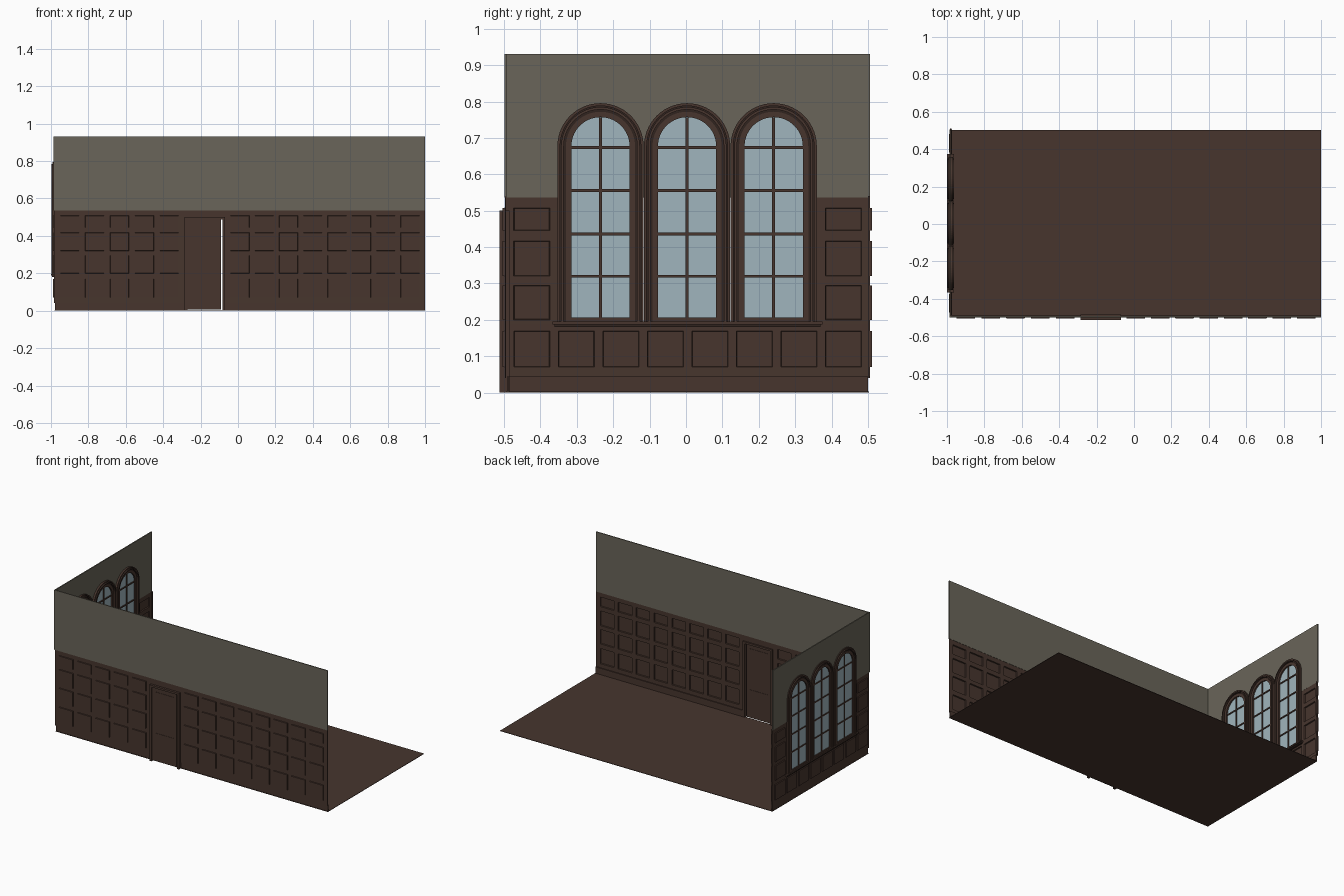
import bpy
import bmesh
from math import cos, sin, pi

cube = bpy.data.objects.get("Cube")
if cube:
    bpy.data.objects.remove(cube)


def material(name, rgb):
    m = bpy.data.materials.new(name)
    m.use_nodes = True
    m.diffuse_color = (*rgb, 1)
    m.node_tree.nodes["Principled BSDF"].inputs["Base Color"].default_value = (*rgb, 1)
    return m


wood = material("brown wood", (0.063, 0.036, 0.027))
dark_wood = material("dark wood", (0.03, 0.017, 0.013))
plaster = material("olive plaster", (0.142, 0.13, 0.1))
glass = material("pale blue glass", (0.35, 0.46, 0.51))


def finish(name, bm, mat):
    bmesh.ops.recalc_face_normals(bm, faces=bm.faces)
    mesh = bpy.data.meshes.new(name)
    bm.to_mesh(mesh)
    bm.free()
    mesh.materials.append(mat)
    ob = bpy.data.objects.new(name, mesh)
    bpy.context.collection.objects.link(ob)
    return ob


def box(name, x, y, z, mat=wood):
    bm = bmesh.new()
    bmesh.ops.create_cube(bm, size=1)
    for v in bm.verts:
        for i, (a, b) in enumerate((x, y, z)):
            v.co[i] = (a + b) / 2 + v.co[i] * (b - a)
    return finish(name, bm, mat)


def prism(name, outline, x0, x1, mat):
    """Extrude a (y, z) outline along x."""
    bm = bmesh.new()
    face = bm.faces.new([bm.verts.new((x0, y, z)) for y, z in outline])
    ext = bmesh.ops.extrude_face_region(bm, geom=[face])["geom"]
    moved = [v for v in ext if isinstance(v, bmesh.types.BMVert)]
    bmesh.ops.translate(bm, verts=moved, vec=(x1 - x0, 0, 0))
    return finish(name, bm, mat)


def on_front(u, v):
    return (u, -0.496, v)


def on_left(u, v):
    return (-0.982, u, v)


ROWS = [(0.07, 0.17), (0.2, 0.295), (0.32, 0.417), (0.445, 0.508)]
OUT = 0.007


def panelling(name, place, u0, u1, count, rows, v0, v1):
    """Thin sheet with a grid of panels pushed towards the outside."""
    w = 0.1
    gap = (u1 - u0 - count * w) / (count + 1)
    us = [u0]
    for i in range(count):
        start = u0 + gap + i * (w + gap)
        us += [start, start + w]
    us.append(u1)
    vs = [v0] + [z for row in rows for z in row] + [v1]
    bm = bmesh.new()
    grid = [[bm.verts.new(place(u, v)) for v in vs] for u in us]
    panels = []
    for i in range(len(us) - 1):
        for j in range(len(vs) - 1):
            f = bm.faces.new((grid[i][j], grid[i + 1][j], grid[i + 1][j + 1], grid[i][j + 1]))
            if i % 2 and j % 2:
                panels.append(f)
    bmesh.ops.recalc_face_normals(bm, faces=bm.faces)
    bmesh.ops.inset_individual(bm, faces=panels, thickness=0.002)
    shift = (0, -OUT, 0) if place is on_front else (-OUT, 0, 0)
    bmesh.ops.translate(bm, verts=list({v for f in panels for v in f.verts}), vec=shift)
    ob = finish(name, bm, wood)
    mod = ob.modifiers.new("thickness", "SOLIDIFY")
    mod.thickness = 0.003
    mod.offset = 0


# Floor
box("floor", (-0.98, 1), (-0.495, 0.503), (0, 0.003))

# Wood panelling on both walls
D0, D1 = -0.285, -0.07
panelling("front_panelling_left", on_front, -0.982, D0, 5, ROWS, 0.04, 0.54)
panelling("front_panelling_right", on_front, D1, 1, 8, ROWS, 0.04, 0.54)
box("panel_above_door", (D0, D1), (-0.498, -0.494), (0.49, 0.54))
panelling("window_wall_low_panelling", on_left, -0.496, 0.505, 8, ROWS[:1], 0.04, 0.19)
panelling("window_wall_side_panelling", on_left, -0.496, -0.352, 1, ROWS[1:], 0.19, 0.54)
panelling("window_wall_side_panelling", on_left, 0.36, 0.505, 1, ROWS[1:], 0.19, 0.54)

# Finished end of the window wall
box("end_stile", (-0.985, -0.974), (0.5, 0.506), (0.045, 0.54))
for low, high in ROWS:
    box("end_panel", (-0.984, -0.975), (0.503, 0.511), (low, high))

# Baseboards
box("baseboard_front_left", (-0.975, D0), (-0.492, -0.486), (0, 0.045))
box("baseboard_front_right", (D1, 1), (-0.492, -0.486), (0, 0.045))
box("baseboard_window_wall", (-0.979, -0.972), (-0.49, 0.5), (0, 0.045))

# Door, casing and door panels
box("door_casing_left", (D0, D0 + 0.015), (-0.513, -0.485), (0, 0.5))
box("door_casing_right", (D1 - 0.014, D1), (-0.513, -0.485), (0, 0.5))
box("door_casing_top", (D0, D1), (-0.513, -0.485), (0.487, 0.5))
box("door_leaf", (D0 + 0.015, D1 - 0.022), (-0.505, -0.496), (0.006, 0.487))
for low, high in ((0.03, 0.19), (0.21, 0.46)):
    box("door_panel", (D0 + 0.035, D1 - 0.042), (-0.507, -0.494), (low, high))

# Windows
CENTRES = (-0.235, 0.003, 0.241)
SPRING, SILL = 0.677, 0.194


def arch(c, r, bottom, steps=28):
    curve = [(c - r * cos(pi * i / steps), SPRING + r * sin(pi * i / steps))
             for i in range(steps + 1)]
    return [(c - r, bottom)] + curve + [(c + r, bottom)]


# Plaster above, notched around the window arches
notched = [(-0.497, 0.93), (-0.497, 0.537)]
for c in CENTRES:
    notched += arch(c, 0.112, 0.537)
notched += [(0.506, 0.537), (0.506, 0.93)]
prism("window_wall_plaster", notched, -0.987, -0.98, plaster)
box("front_wall_plaster", (-0.987, 1), (-0.499, -0.493), (0.537, 0.93), plaster)

# Stepped trim bands: outer radius, inner radius, outside x, inside x, colour
BANDS = [
    (0.1185, 0.111, -0.993, -0.968, wood),
    (0.111, 0.108, -0.99, -0.973, dark_wood),
    (0.108, 0.101, -0.998, -0.963, wood),
    (0.101, 0.095, -0.99, -0.973, dark_wood),
    (0.095, 0.08, -0.994, -0.972, wood),
]
for c in CENTRES:
    for outer, inner, x0, x1, mat in BANDS:
        ring = arch(c, outer, SILL) + arch(c, inner, SILL)[::-1]
        prism("window_trim", ring, x0, x1, mat)
    prism("window_glass", arch(c, 0.082, SILL), -0.986, -0.981, glass)
    box("window_bottom_rail", (-0.994, -0.972), (c - 0.082, c + 0.082), (SILL, 0.207))
    box("window_mullion", (-0.99, -0.976), (c - 0.004, c + 0.004), (0.2, 0.756))
    for z in (0.32, 0.436, 0.555, 0.674):
        box("window_glazing_bar", (-0.99, -0.976), (c - 0.081, c + 0.081), (z - 0.004, z + 0.004))

# Sill shared by the windows
box("window_sill", (-1, -0.962), (-0.367, 0.375), (0.187, 0.195))
box("window_sill_moulding", (-0.994, -0.97), (-0.362, 0.37), (0.18, 0.187), dark_wood)
